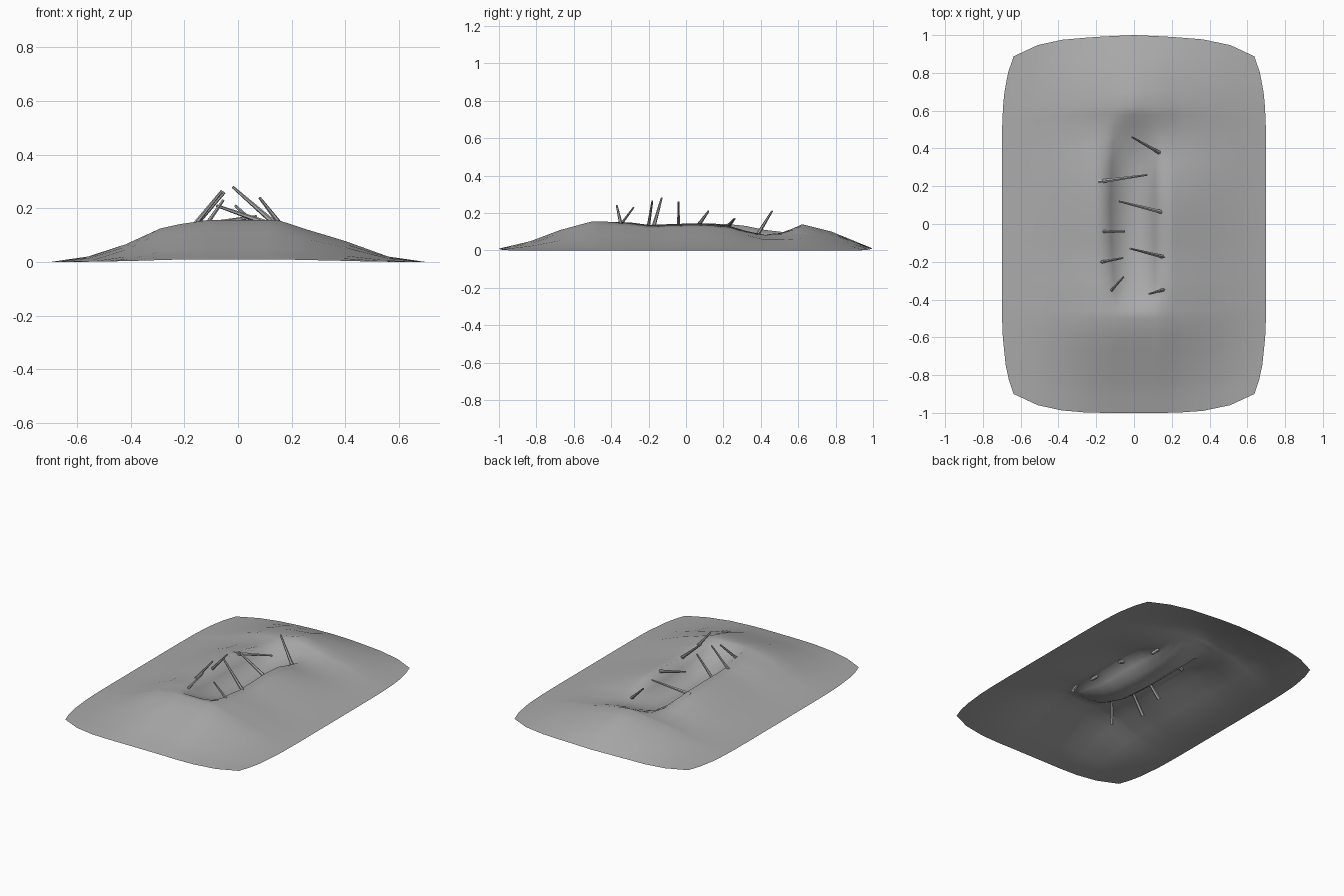
import bpy, bmesh, math
from mathutils import Vector

cube = bpy.data.objects.get("Cube")
if cube:
    bpy.data.objects.remove(cube, do_unlink=True)


def material(name, value):
    mat = bpy.data.materials.new(name)
    mat.use_nodes = True
    colour = (value, value, value, 1)
    mat.diffuse_color = colour
    mat.node_tree.nodes["Principled BSDF"].inputs["Base Color"].default_value = colour
    return mat


def lookup(profile, t):
    """Straight-line interpolation along a profile."""
    if t <= profile[0][0]:
        return profile[0][1]
    for (a, u), (b, v) in zip(profile, profile[1:]):
        if t <= b:
            return u + (v - u) * (t - a) / (b - a)
    return profile[-1][1]


def finish(bm, name, mat, angle):
    mesh = bpy.data.meshes.new(name)
    bm.to_mesh(mesh)
    bm.free()
    mesh.materials.append(mat)
    obj = bpy.data.objects.new(name, mesh)
    bpy.context.collection.objects.link(obj)
    bpy.ops.object.select_all(action="DESELECT")
    obj.select_set(True)
    bpy.context.view_layer.objects.active = obj
    bpy.ops.object.shade_smooth_by_angle(angle=math.radians(angle))
    return obj


grey = material("earth grey", 0.4)

# Mound cross-section and ridge line
SECTION = [(-.7, 0), (-.56, .13), (-.42, .42), (-.29, .8), (-.15, 1),
           (.15, 1), (.26, .77), (.4, .5), (.56, .13), (.7, 0)]
RIDGE = [(-1, .01), (-.83, .05), (-.67, .11), (-.5, .156), (-.3, .15),
         (-.2, .137), (.04, .145), (.32, .14), (.62, .14), (.78, .1), (1, .01)]
# Narrower shoulders at the back, and how far along they apply
SHOULDER = [(0, 0), (.15, .18), (.26, .2), (.4, .1), (.7, 0)]
BACK = [(.25, 0), (.45, 1), (.75, 1), (1, 0)]
# Rim dip, trench floor and trench wall
DIP = [(.35, 0), (.42, .01), (.52, .02), (.62, 0)]
FLOOR = [(-.46, .15), (-.36, .1), (-.2, .05), (0, .03), (.3, .035),
         (.45, .06), (.6, .13)]
WALL = [(0, 1), (.06, .88), (.11, .5), (.15, 0)]

columns = sorted([x for x, _ in SECTION] + [-.22, .22, -.11, -.06, 0, .06, .11])
rows = sorted([y for y, _ in RIDGE + DIP[1:3]]
              + [-.92, -.58, -.46, -.41, -.36, -.1, .12, .22, .58, .7, .9])


def ground_point(x, y):
    side = abs(x)
    # Rims sag near the back of the trench, the right-hand one more
    sag = lookup(DIP, y)
    if x > 0:
        sag += .035 * math.exp(-((y - .38) / .13) ** 2) * min(1, x / .15)
    near = max(0, min(1, (.45 - side) / .3))
    z = lookup(RIDGE, y) * lookup(SECTION, x) - sag * near
    z *= 1 - lookup(SHOULDER, side) * lookup(BACK, y)
    # Sunken trench
    if side < .15 and -.46 < y < .6:
        z += (min(z, lookup(FLOOR, y)) - z) * lookup(WALL, side)
    # Rounded sheet corners, a peaked back edge and a bowed trench edge
    px = x * (1 - .09 * abs(y) ** 6)
    py = y * (1 - .1 * (side / .7) ** 4)
    if y > .7:
        py -= .012 * min(1, side / .3) * (y - .7) / .3
    if -.16 < x < 0 and -.6 < y < .7:
        px *= 1.12 - (y - .1) ** 2
    return px, py, max(z, 0)


bm = bmesh.new()
grid = [[bm.verts.new(ground_point(x, y)) for x in columns] for y in rows]
for low, high in zip(grid, grid[1:]):
    for i in range(len(columns) - 1):
        bm.faces.new((low[i], low[i + 1], high[i + 1], high[i]))
finish(bm, "earth_mound", grey, 85)

# Sharpened stakes: base at the rim, tip leaning over the trench, buried length
STAKES = [((.13, .38, .08), (-.01, .46, .21), .05),
          ((-.18, .225, .13), (.07, .26, .17), .01),
          ((.12, .07, .14), (-.08, .12, .21), .05),
          ((-.165, -.04, .13), (-.05, -.04, .26), .1),
          ((.14, -.17, .14), (-.02, -.13, .28), .06),
          ((-.165, -.2, .135), (-.06, -.18, .265), .14),
          ((-.11, -.34, .15), (-.055, -.28, .23), .16),
          ((.15, -.35, .15), (.08, -.37, .24), .08)]
for number, (base, tip, buried) in enumerate(STAKES, 1):
    base, tip = Vector(base), Vector(tip)
    way = (tip - base).normalized()
    base -= way * buried
    bm = bmesh.new()
    bmesh.ops.create_cone(bm, cap_ends=True, segments=6, radius1=.012,
                          radius2=.005, depth=(tip - base).length)
    turn = way.to_track_quat("Z", "Y").to_matrix().to_4x4()
    turn.translation = (base + tip) / 2
    bm.transform(turn)
    finish(bm, f"stake_{number}", grey, 30)
